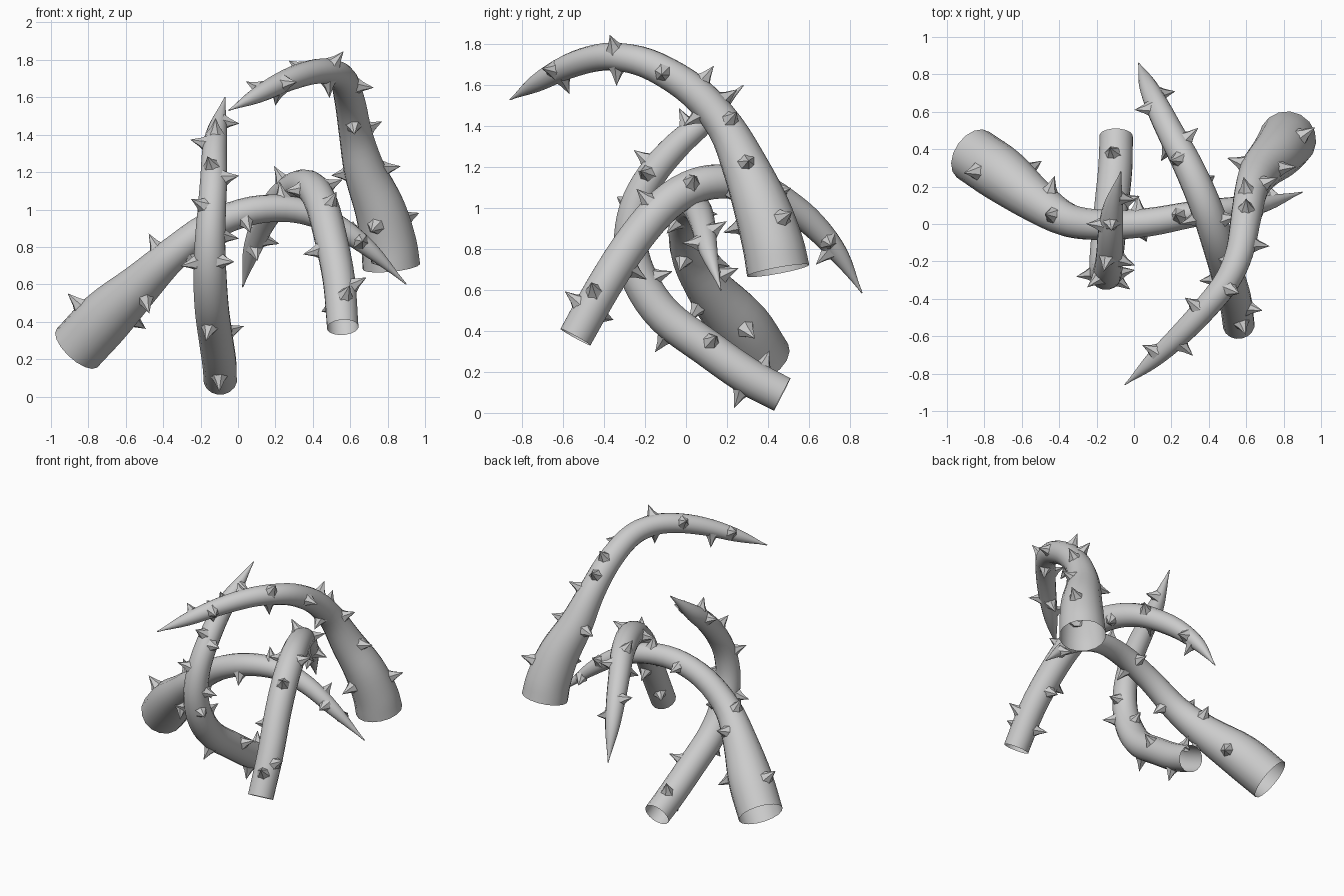
import bpy, bmesh, math
from mathutils import Vector

SIDES, STEPS = 16, 4


def sample_path(rows):
    """Catmull-Rom samples of (x, y, z, radius) rows."""
    p = [Vector(r) for r in rows]
    p = [2 * p[0] - p[1]] + p + [2 * p[-1] - p[-2]]
    out = []
    for i in range(1, len(p) - 2):
        a, b, c, d = p[i - 1:i + 3]
        for k in range(STEPS):
            t = k / STEPS
            out.append(0.5 * (2 * b + (c - a) * t + (2 * a - 5 * b + 4 * c - d) * t * t
                              + (3 * b - a - 3 * c + d) * t ** 3))
    return out + [p[-2]]


def vine(name, rows, thorn_tips):
    pts = sample_path(rows)
    pos = [q.to_3d() for q in pts]
    rad = [max(q[3], 0.003) for q in pts]
    bm = bmesh.new()
    # tapering tube, open at the thick end
    prev, u = None, Vector((1, 0.3, 0.1))
    for i, c in enumerate(pos):
        t = (pos[min(i + 1, len(pos) - 1)] - pos[max(i - 1, 0)]).normalized()
        u = (u - t * u.dot(t)).normalized()
        w = t.cross(u)
        ring = [bm.verts.new(c + rad[i] * (u * math.cos(a) + w * math.sin(a)))
                for a in (2 * math.pi * k / SIDES for k in range(SIDES))]
        if prev:
            for k in range(SIDES):
                j = (k + 1) % SIDES
                bm.faces.new((prev[k], prev[j], ring[j], ring[k]))
        prev = ring
    bm.faces.new(prev)
    # thorns: small flared spikes pointing from the vine toward each tip
    for tip in thorn_tips:
        tip = Vector(tip)
        i = min(range(len(pos)), key=lambda n: (pos[n] - tip).length)
        d = (tip - pos[i]).normalized()
        s = d.orthogonal().normalized()
        w = d.cross(s)
        r, size = rad[i], 0.85 + 2.0 * rad[i]
        prev = None
        for h, q in ((-0.02, 0.05), (0.018, 0.025)):
            ring = [bm.verts.new(pos[i] + d * (r + h * size) + size * q *
                                 (s * math.cos(a) + w * math.sin(a)))
                    for a in (math.pi * k / 3 for k in range(6))]
            if prev:
                for k in range(6):
                    j = (k + 1) % 6
                    bm.faces.new((prev[k], prev[j], ring[j], ring[k]))
            prev = ring
        apex = bm.verts.new(pos[i] + d * (r + 0.075 * size))
        for k in range(6):
            bm.faces.new((prev[k], prev[(k + 1) % 6], apex))
    me = bpy.data.meshes.new(name)
    bm.to_mesh(me)
    bm.free()
    ob = bpy.data.objects.new(name, me)
    bpy.context.collection.objects.link(ob)
    bpy.ops.object.select_all(action='DESELECT')
    ob.select_set(True)
    bpy.context.view_layer.objects.active = ob
    bpy.ops.object.shade_smooth_by_angle(angle=math.radians(35))


# tall vine on the right, arching forward
vine("tall_vine",
     [(.82, .45, .695, .155), (.805, .425, .82, .15), (.76, .37, 1.0, .137), (.68, .29, 1.2, .113),
      (.63, .19, 1.4, .09), (.60, .04, 1.57, .082), (.565, -.15, 1.69, .075), (.5, -.3, 1.735, .07),
      (.4, -.43, 1.735, .066), (.26, -.58, 1.69, .06), (.1, -.73, 1.61, .043), (-.05, -.86, 1.53, 0)],
     [(.99, .53, .99), (.71, .18, .88), (.8, .3, 1.22), (.48, .36, 1.18), (.75, .24, 1.46),
      (.58, .28, 1.6), (.62, .03, 1.43), (.6, .14, 1.7), (.74, -.12, 1.65), (.56, -.37, 1.84),
      (.49, -.34, 1.59), (.28, -.4, 1.79), (.3, -.69, 1.68), (.05, -.65, 1.68), (.2, -.57, 1.56)])

# wide vine from the left, crossing to the right
vine("wide_vine",
     [(-.86, .37, .26, .15), (-.7, .26, .43, .148), (-.52, .12, .6, .115), (-.35, .02, .76, .09),
      (-.15, -.005, .91, .08), (.08, .01, .995, .076), (.3, .05, 1.0, .07),
      (.5, .08, .93, .062), (.7, .11, .79, .045), (.9, .17, .6, 0)],
     [(-.94, .27, .58), (-.46, .05, .84), (-.47, 0, .43), (-.49, .34, .36), (-.43, .24, .7),
      (-.2, -.03, .7), (.07, -.1, .87), (.02, .16, .97), (.22, .05, 1.16), (.66, .03, .83),
      (.72, .2, .72), (.62, .22, .95)])

# low vine starting in front, arching to the back
vine("front_vine",
     [(.56, -.54, .37, .085), (.54, -.4, .62, .087), (.495, -.25, .85, .088), (.45, -.1, 1.02, .088),
      (.4, .05, 1.11, .086), (.34, .2, 1.13, .083), (.27, .35, 1.1, .078), (.2, .48, 1.03, .072),
      (.13, .62, .92, .064), (.07, .75, .77, .045), (.025, .86, .585, 0)],
     [(.6, -.6, .6), (.46, -.37, .46), (.39, -.3, .77), (.62, -.45, .6), (.5, -.22, .67),
      (.5, -.2, 1.05), (.6, .05, 1.18), (.25, 0, 1.1), (.2, .34, 1.22), (.35, .52, 1.1),
      (.42, .25, 1.03), (.16, .36, 1.0), (0, .61, .97), (.17, .7, .83), (.1, .65, .74)])

# hooked vine starting low at the back, rising in the middle
vine("hooked_vine",
     [(-.095, .47, .09, .09), (-.1, .3, .18, .092), (-.12, .1, .32, .092), (-.14, -.1, .47, .092),
      (-.15, -.22, .64, .09), (-.15, -.27, .82, .083), (-.14, -.25, 1.0, .077),
      (-.13, -.17, 1.16, .073), (-.125, -.04, 1.31, .067), (-.11, .1, 1.43, .052),
      (-.07, .28, 1.6, 0)],
     [(-.1, .23, .01), (-.13, .41, .31), (.04, .15, .38), (-.16, -.12, .34), (.04, -.24, .84),
      (-.02, -.35, .72), (-.3, -.28, .7), (-.24, -.33, 1.05), (0, -.22, 1.18), (-.15, -.21, 1.25),
      (-.24, 0, 1.37), (0, .13, 1.46), (-.12, -.02, 1.46), (-.12, -.1, .68)])
